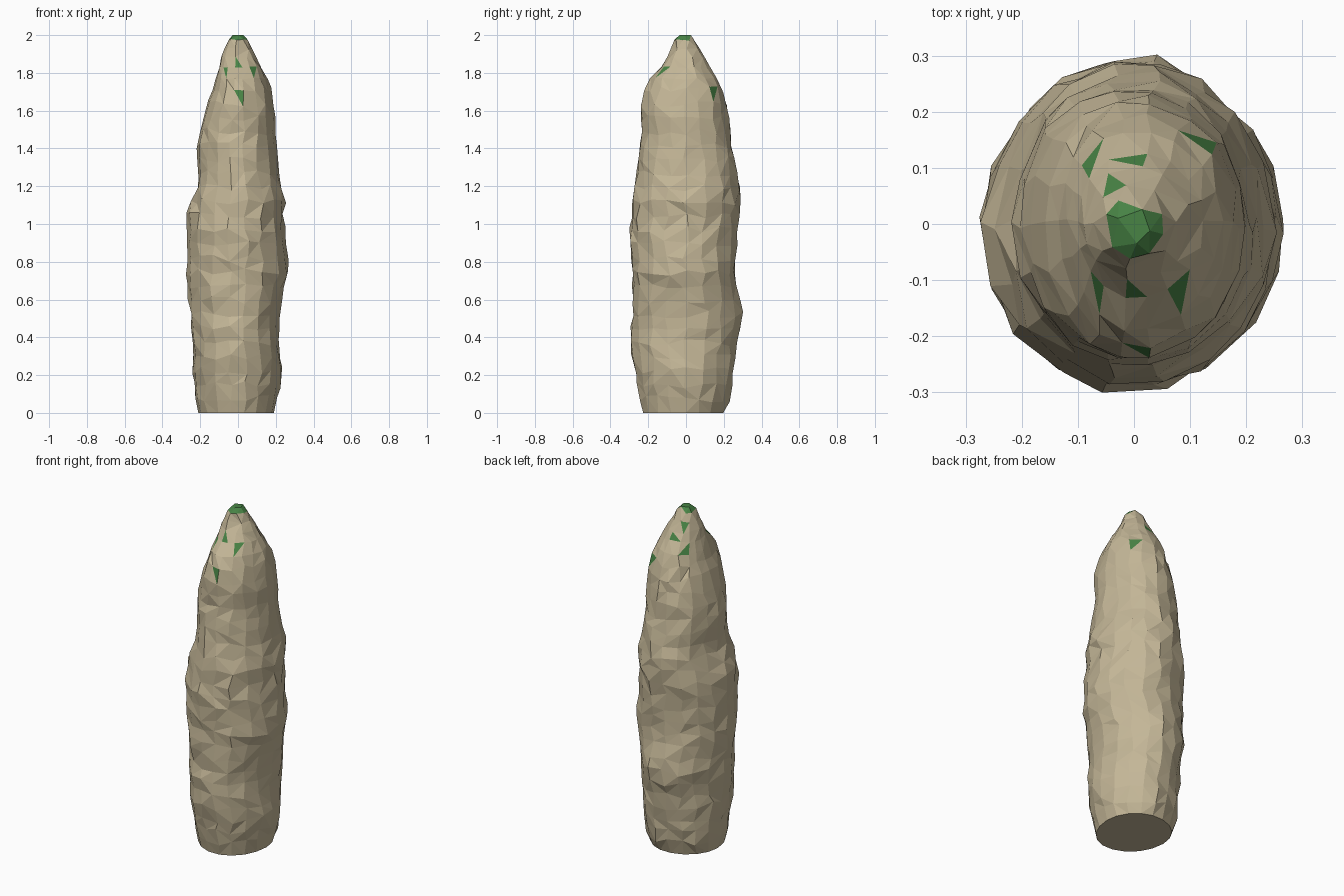
import bpy, bmesh, random
from math import cos, sin, pi
from mathutils import Vector

if "Cube" in bpy.data.objects:
    bpy.data.objects.remove(bpy.data.objects["Cube"])

random.seed(7)
SIDES = 18

# Outline: z, reach to left (-x), right (+x), front (-y), back (+y)
PROFILE = [
    (0.00, .21, .19, .23, .20), (0.07, .23, .21, .245, .23),
    (0.20, .24, .235, .27, .25), (0.35, .24, .22, .295, .265),
    (0.52, .25, .22, .285, .30), (0.62, .265, .235, .29, .28),
    (0.76, .27, .275, .285, .26), (0.95, .272, .25, .30, .27),
    (1.02, .275, .235, .295, .28), (1.14, .235, .26, .28, .29),
    (1.22, .205, .225, .265, .285), (1.40, .215, .205, .245, .25),
    (1.52, .20, .20, .235, .235), (1.67, .15, .19, .24, .21),
    (1.76, .12, .16, .20, .175), (1.83, .10, .125, .13, .13),
    (1.90, .085, .09, .09, .09), (1.95, .065, .065, .07, .055),
    (1.985, .05, .05, .06, .045), (2.00, .03, .03, .035, .03)]


def reach(z):
    """Interpolate the four side radii at a height."""
    for a, b in zip(PROFILE, PROFILE[1:]):
        if z <= b[0]:
            t = (z - a[0]) / (b[0] - a[0])
            return [p + (q - p) * t for p, q in zip(a[1:], b[1:])]
    return PROFILE[-1][1:]


def material(name, colour):
    m = bpy.data.materials.new(name)
    m.diffuse_color = (*colour, 1)
    m.use_nodes = True
    m.node_tree.nodes["Principled BSDF"].inputs["Base Color"].default_value = m.diffuse_color
    return m


# Rings of uneven rock, closed at both ends
heights = [i * 0.0745 for i in range(24)] + [1.77, 1.83, 1.88, 1.93, 1.975, 2.0]
bm = bmesh.new()
rings = []
for k, z in enumerate(heights):
    end = k in (0, len(heights) - 1)
    left, right, front, back = reach(z)
    ring = []
    for i in range(SIDES):
        a = 2 * pi * i / SIDES + (0 if end else random.uniform(-.06, .06))
        c, s = cos(a), sin(a)
        f = 1 if end else 1 + random.uniform(-.03, .03)
        dz = 0 if end else random.uniform(-.02, .02) * (1 if z < 1.75 else .3)
        ring.append(bm.verts.new((c * f * (right if c > 0 else left),
                                  s * f * (back if s > 0 else front), z + dz)))
    rings.append(ring)
for a, b in zip(rings, rings[1:]):
    for i in range(SIDES):
        j = (i + 1) % SIDES
        bm.faces.new((a[i], a[j], b[j], b[i]))
bm.faces.new(rings[0][::-1])
bm.faces.new(rings[-1])

# Coarser facets toward the tip
bmesh.ops.remove_doubles(bm, verts=[v for v in bm.verts if v.co.z > 1.72], dist=.034)
# Random diagonals give the chipped look
quads = [f for f in bm.faces if len(f.verts) == 4]
random.shuffle(quads)
bmesh.ops.triangulate(bm, faces=quads[::2], quad_method='FIXED')
bmesh.ops.triangulate(bm, faces=[f for f in bm.faces if len(f.verts) == 4],
                      quad_method='ALTERNATE')
bmesh.ops.triangulate(bm, faces=[f for f in bm.faces if len(f.verts) > 4])
bmesh.ops.recalc_face_normals(bm, faces=bm.faces)

# Moss: the tip and a few single facets
patches = [(-.07, -.12, 1.83), (0, -.11, 1.86), (.07, -.135, 1.82), (0, -.23, 1.69),
           (.15, .14, 1.69), (-.09, .105, 1.80), (0, .105, 1.86), (-.05, .06, 1.92)]
for p in patches:
    min(bm.faces, key=lambda f: (f.calc_center_median() - Vector(p)).length).material_index = 1
for f in bm.faces:
    if f.calc_center_median().z > 1.975:
        f.material_index = 1

me = bpy.data.meshes.new("rock_column")
bm.to_mesh(me)
bm.free()
me.materials.append(material("stone", (.55, .47, .31)))
me.materials.append(material("moss", (.065, .23, .06)))
ob = bpy.data.objects.new("rock_column", me)
bpy.context.collection.objects.link(ob)
